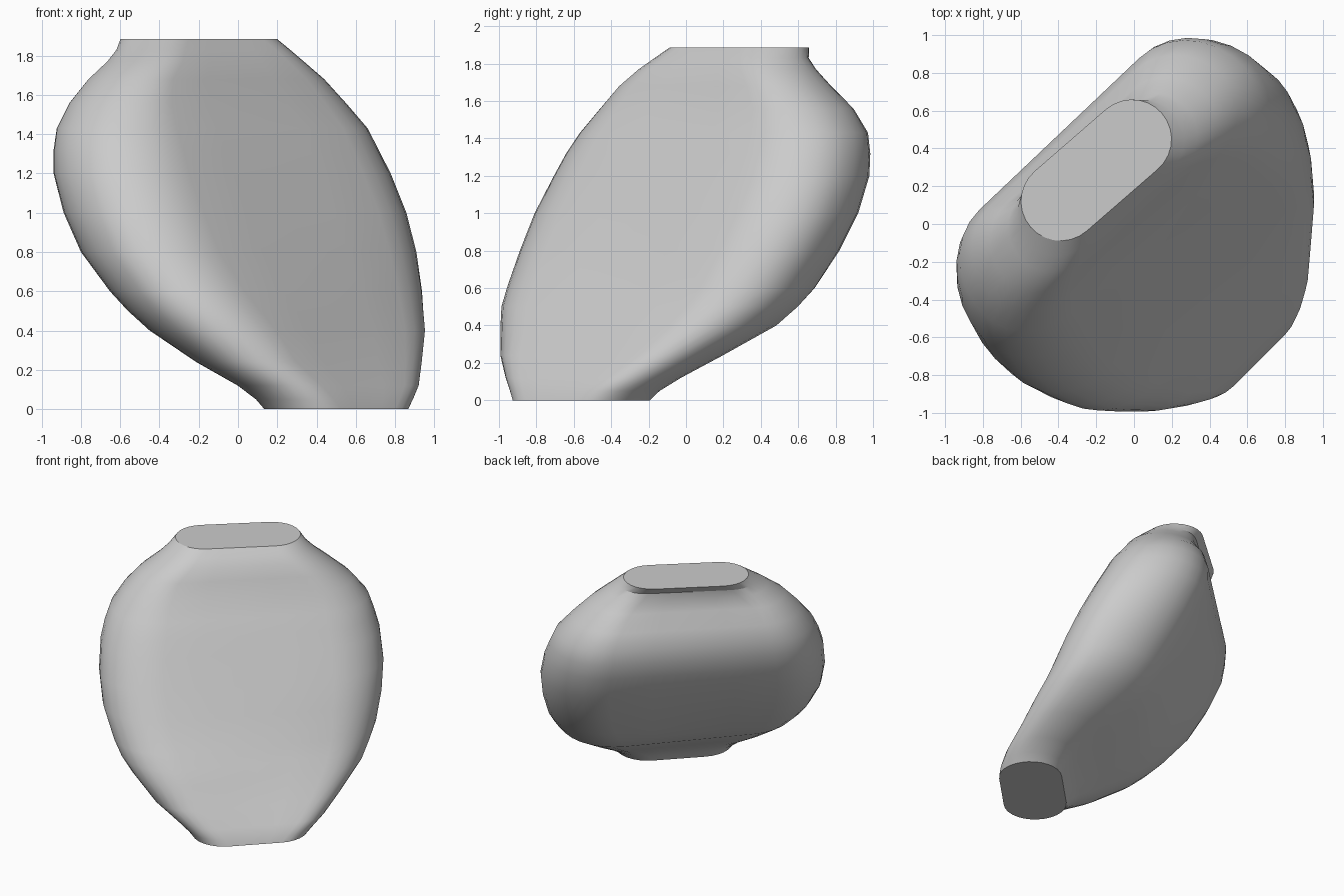
import bpy
import bmesh
import math
from mathutils import Vector

# Remove the default object
default_object = bpy.data.objects.get("Cube")
if default_object:
    bpy.data.objects.remove(default_object, do_unlink=True)

ARC_STEPS = 14
SIDE_STEPS = 4
MOUTH = 1.885
SKEW = .06

# Each section: height, centre x, centre y, half length of the straight side,
# end radius, turn in degrees
SECTIONS = [
    (0, .5, -.56, .195, .23, 45),
    (.05, .49, -.54, .235, .235, 45),
    (.12, .457, -.493, .305, .25, 46),
    (.24, .357, -.392, .408, .297, 47),
    (.4, .245, -.245, .49, .374, 48),
    (.5, .184, -.184, .54, .391, 48),
    (.6, .133, -.123, .577, .401, 47),
    (.8, .042, -.022, .613, .42, 45),
    (1, -.028, .068, .627, .425, 44.5),
    (1.2, -.093, .148, .616, .415, 44),
    (1.32, -.122, .182, .6, .396, 44),
    (1.43, -.141, .211, .584, .368, 43.5),
    (1.56, -.162, .224, .531, .315, 43),
    (1.68, -.166, .213, .456, .262, 42),
    (1.77, -.168, .223, .362, .232, 42),
    (1.83, -.178, .245, .305, .212, 41),
    (MOUTH, -.2, .285, .25, .21, 41),
]


def section_ring(height, cx, cy, half, radius, degrees):
    """Points of a level section: straight sides, ends that peak towards the front."""
    turn = math.radians(degrees)
    along = Vector((math.cos(turn), math.sin(turn), 0))
    across = Vector((-along.y, along.x, 0))
    centre = Vector((cx, cy, height))
    skew = SKEW * math.sin(math.pi * height / MOUTH)
    points = []
    for end in (1, -1):
        for i in range(ARC_STEPS + 1):
            a = math.pi * (i / ARC_STEPS - 0.5)
            side = end * math.sin(a)
            depth = side * (radius + math.copysign(skew, side)) - skew
            points.append(centre + along * end * (half + radius * math.cos(a))
                          + across * depth)
        for i in range(1, SIDE_STEPS):
            slide = half * (1 - 2 * i / SIDE_STEPS)
            points.append(centre + end * (along * slide + across * radius))
    return points


def make_material(name, colour):
    material = bpy.data.materials.new(name)
    material.use_nodes = True
    material.diffuse_color = colour
    material.node_tree.nodes["Principled BSDF"].inputs["Base Color"].default_value = colour
    return material


# Leaning flattened vessel, lofted through the sections
bm = bmesh.new()
rings = [[bm.verts.new(p) for p in section_ring(*section)] for section in SECTIONS]
count = len(rings[0])
for lower, upper in zip(rings, rings[1:]):
    for i in range(count):
        j = (i + 1) % count
        bm.faces.new((lower[i], lower[j], upper[j], upper[i]))

# Flat closed foot and mouth
bm.faces.new(list(reversed(rings[0])))
bm.faces.new(rings[-1])
bmesh.ops.recalc_face_normals(bm, faces=bm.faces)

mesh = bpy.data.meshes.new("vessel_body")
bm.to_mesh(mesh)
bm.free()
mesh.materials.append(make_material("plain grey", (.6, .6, .6, 1)))
vessel = bpy.data.objects.new("vessel_body", mesh)
bpy.context.collection.objects.link(vessel)

# Smooth sides with crisp rims
bpy.ops.object.select_all(action="DESELECT")
vessel.select_set(True)
bpy.context.view_layer.objects.active = vessel
bpy.ops.object.shade_smooth_by_angle(angle=math.radians(28))
